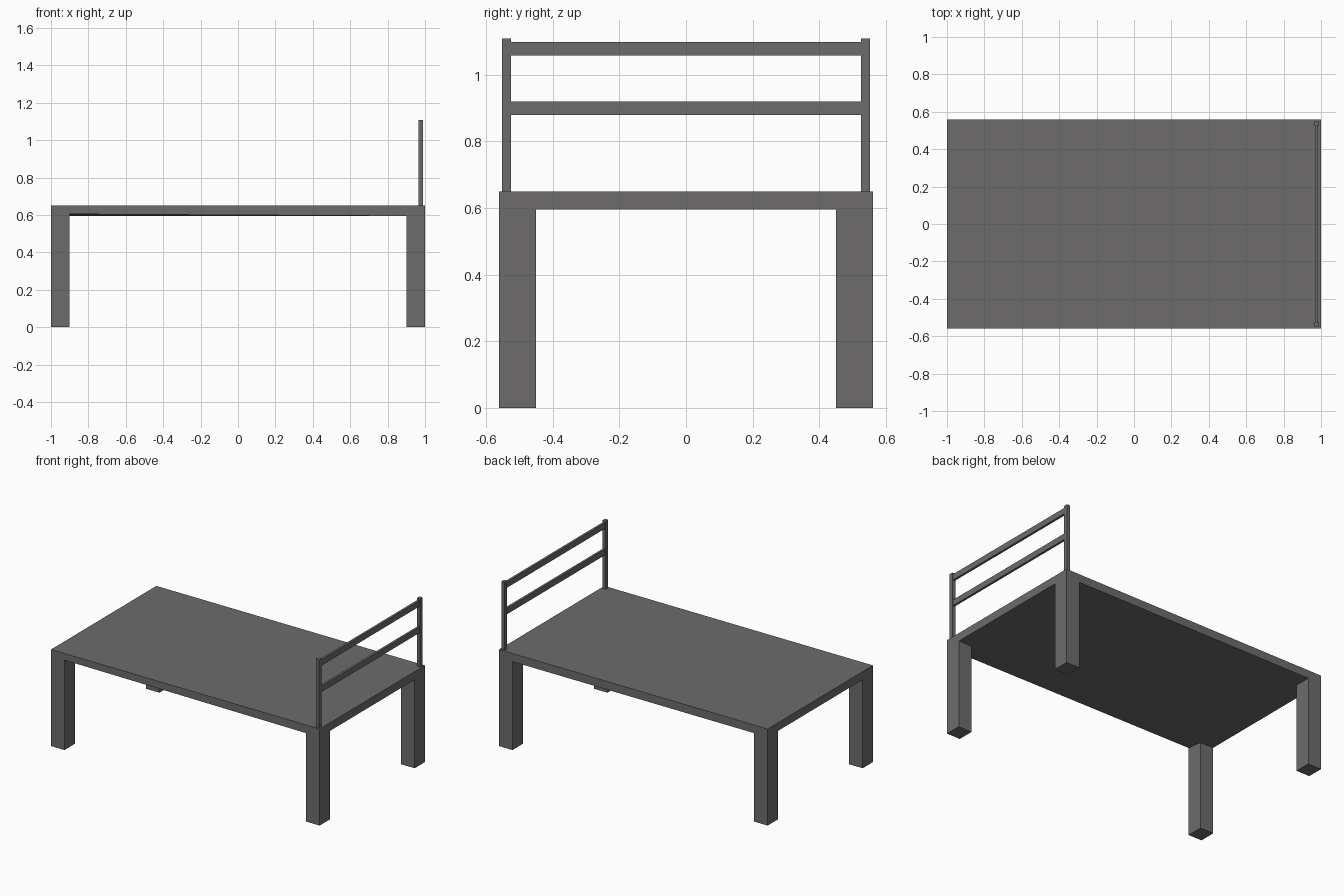
import bpy, bmesh
from mathutils import Vector

if "Cube" in bpy.data.objects:
    bpy.data.objects.remove(bpy.data.objects["Cube"])

grey = bpy.data.materials.new("dark grey")
grey.diffuse_color = (0.155, 0.148, 0.148, 1)
grey.use_nodes = True
grey.node_tree.nodes["Principled BSDF"].inputs["Base Color"].default_value = grey.diffuse_color


def finish(name, bm):
    bmesh.ops.recalc_face_normals(bm, faces=bm.faces[:])
    me = bpy.data.meshes.new(name)
    bm.to_mesh(me)
    bm.free()
    me.materials.append(grey)
    ob = bpy.data.objects.new(name, me)
    bpy.context.collection.objects.link(ob)
    return ob


def box(name, lo, hi):
    lo, hi = Vector(lo), Vector(hi)
    bm = bmesh.new()
    bmesh.ops.create_cube(bm, size=1)
    for v in bm.verts:
        v.co = (lo + hi) / 2 + v.co * (hi - lo)
    return finish(name, bm)


# Bed platform with legs: 3 x 3 grid, thickened upward, corners pulled down
XS = (-1, -0.9, 0.9, 1)
YS = (-0.56, -0.45, 0.45, 0.56)
UNDER, TOP = 0.595, 0.65
bm = bmesh.new()
grid = [[bm.verts.new((x, y, UNDER)) for y in YS] for x in XS]
cells = {(i, j): bm.faces.new((grid[i][j], grid[i + 1][j], grid[i + 1][j + 1], grid[i][j + 1]))
         for i in range(3) for j in range(3)}
up = bmesh.ops.extrude_face_region(bm, geom=list(cells.values()), use_keep_orig=True)
for v in up["geom"]:
    if isinstance(v, bmesh.types.BMVert):
        v.co.z = TOP
corners = [cells[i, j] for i in (0, 2) for j in (0, 2)]
down = bmesh.ops.extrude_discrete_faces(bm, faces=corners)
for f in down["faces"]:
    for v in f.verts:
        v.co.z = 0
# extruded corners are split off: weld, and lift the slightly uneven front edge
bmesh.ops.remove_doubles(bm, verts=bm.verts[:], dist=0.0001)
for v in bm.verts:
    if (v.co - Vector((-0.9, -0.56, UNDER))).length < 0.001:
        v.co.z += 0.01
finish("platform_and_legs", bm)

# Headboard posts
for side, name in ((-1, "front_post"), (1, "back_post")):
    y0, y1 = sorted((side * 0.551, side * 0.524))
    box(name, (0.965, y0, TOP - 0.005), (0.989, y1, 1.108))

# Headboard rails
for name, z0, z1 in (("lower_rail", 0.879, 0.919), ("upper_rail", 1.057, 1.097)):
    box(name, (0.970, -0.53, z0), (0.985, 0.53, z1))
